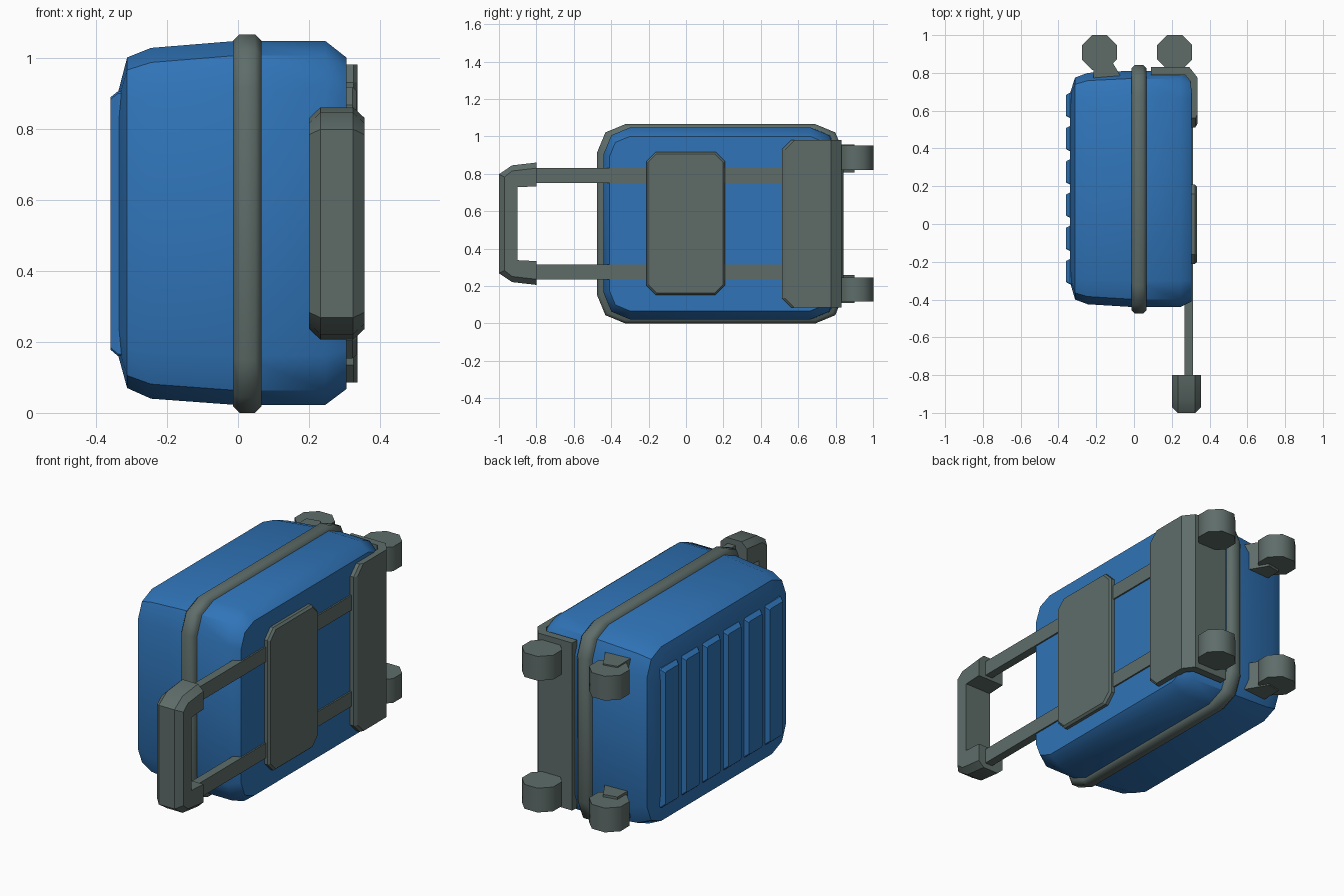
import bpy, bmesh, math
from mathutils import Vector

cube = bpy.data.objects.get("Cube")
if cube:
    bpy.data.objects.remove(cube, do_unlink=True)


def material(name, rgb):
    m = bpy.data.materials.new(name)
    m.use_nodes = True
    m.diffuse_color = (*rgb, 1)
    m.node_tree.nodes["Principled BSDF"].inputs["Base Color"].default_value = (*rgb, 1)
    return m


BLUE = material("shell blue", (0.029, 0.175, 0.48))
GREY = material("trim grey", (0.112, 0.152, 0.141))
MID_Y, MID_Z = 0.185, 0.533


def loft(name, rings, mat, smooth=None):
    """Skin a list of equal-length point rings and cap both ends."""
    bm = bmesh.new()
    rows = [[bm.verts.new(p) for p in ring] for ring in rings]
    n = len(rows[0])
    for a, b in zip(rows, rows[1:]):
        for i in range(n):
            j = (i + 1) % n
            bm.faces.new((a[i], a[j], b[j], b[i]))
    bm.faces.new(rows[0])
    bm.faces.new(rows[-1])
    bmesh.ops.recalc_face_normals(bm, faces=bm.faces)
    mesh = bpy.data.meshes.new(name)
    bm.to_mesh(mesh)
    bm.free()
    mesh.materials.append(mat)
    ob = bpy.data.objects.new(name, mesh)
    bpy.context.collection.objects.link(ob)
    if smooth:
        bpy.ops.object.select_all(action="DESELECT")
        ob.select_set(True)
        bpy.context.view_layer.objects.active = ob
        bpy.ops.object.shade_smooth_by_angle(angle=math.radians(smooth))
    return ob


def rounded(x, y0, y1, z0, z1, r, steps=2):
    """Rounded rectangle in the plane of constant x."""
    ring = []
    corners = [(y1 - r, z1 - r), (y0 + r, z1 - r), (y0 + r, z0 + r), (y1 - r, z0 + r)]
    for k, (cy, cz) in enumerate(corners):
        for s in range(steps + 1):
            a = math.pi / 2 * (k + s / steps)
            ring.append((x, cy + r * math.cos(a), cz + r * math.sin(a)))
    return ring


def prism_z(name, outline, z0, z1, mat, smooth=None):
    return loft(name, [[(x, y, z) for x, y in outline] for z in (z0, z1)], mat, smooth)


def mirrored(z0, z1):
    """The same height span in the upper and lower half."""
    return (("upper", z0, z1), ("lower", 2 * MID_Z - z1, 2 * MID_Z - z0))


# Shell
loft("shell", [
    rounded(-0.338, -0.31, 0.695, 0.165, 0.90, 0.08),
    rounded(-0.312, -0.40, 0.775, 0.07, 1.0, 0.12),
    rounded(-0.245, -0.425, 0.80, 0.04, 1.027, 0.14),
    rounded(0.0, -0.44, 0.812, 0.022, 1.047, 0.14),
    rounded(0.245, -0.44, 0.805, 0.022, 1.047, 0.14),
    rounded(0.305, -0.41, 0.775, 0.067, 1.0, 0.11),
], BLUE, 40)

# Raised ribs on the shell
for i in range(6):
    y = 0.628 - 0.176 * i
    loft(f"rib_{i + 1}", [
        rounded(-0.325, y - 0.068, y + 0.068, 0.16, 0.905, 0.006, 1),
        rounded(-0.338, y - 0.068, y + 0.068, 0.16, 0.905, 0.006, 1),
        rounded(-0.359, y - 0.056, y + 0.056, 0.178, 0.888, 0.006, 1),
    ], BLUE)

# Band around the seam
band = []
for x, inset in ((-0.014, 0.018), (0.004, 0.0), (0.048, 0.0), (0.066, 0.018)):
    band.append(rounded(x, -0.475 + inset, 0.842 - inset, inset, 1.065 - inset, 0.15 - inset))
loft("seam_band", band, GREY, 50)

# Middle plate over the rails
loft("middle_plate", [
    rounded(0.295, -0.212, 0.208, 0.153, 0.917, 0.05, 1),
    rounded(0.322, -0.212, 0.208, 0.153, 0.917, 0.05, 1),
    rounded(0.333, -0.202, 0.198, 0.163, 0.907, 0.045, 1),
], GREY)

# Corner guard: a bent plate, its front corners cut
bend = [(0.298, 0.512), (0.325, 0.512), (0.336, 0.53), (0.336, 0.775), (0.292, 0.832),
        (0.09, 0.832), (0.09, 0.79), (0.27, 0.79), (0.298, 0.755)]
guard = []
for z0, cut in ((0.085, 0.05), (0.135, 0.0), (0.93, 0.0), (0.98, 0.05)):
    guard.append([(x, y + (cut if y < 0.6 else 0), z0) for x, y in bend])
loft("corner_guard", guard, GREY)

# Telescopic rails
for side, z0, z1 in mirrored(0.75, 0.83):
    prism_z(f"{side}_rail", [(0.268, -0.83), (0.313, -0.83), (0.313, 0.56), (0.268, 0.56)],
            z0, z1, GREY)

# U-shaped grip with chamfered outer edges
grip = []
for x, e in ((0.20, 0.03), (0.232, 0.0), (0.324, 0.0), (0.356, 0.03)):
    half = [(-0.80, 0.327 - e), (-0.93, 0.312 - e), (-1.0 + e, 0.265 - e / 2)]
    inner = [(-0.90, 0.195), (-0.80, 0.2)]
    ring = [(x, y, MID_Z + h) for y, h in half]
    ring += [(x, y, MID_Z - h) for y, h in reversed(half)]
    ring += [(x, y, MID_Z - h) for y, h in reversed(inner)]
    ring += [(x, y, MID_Z + h) for y, h in inner]
    grip.append(ring)
loft("grip", grip, GREY, 35)

# Wheels
R = 0.0925 / math.cos(math.pi / 8)
for side, z0, z1 in mirrored(0.82, 0.95):
    for label, cx in (("left", 0.215), ("right", -0.183)):
        octagon = []
        for k in range(8):
            a = math.pi / 8 + k * math.pi / 4
            octagon.append((cx + R * math.cos(a), 0.909 + R * math.sin(a)))
        prism_z(f"{side}_{label}_wheel", octagon, z0, z1, GREY, 50)

# Brackets joining the right wheels to the shell
for side, z0, z1 in mirrored(0.807, 0.957):
    prism_z(f"{side}_wheel_bracket",
            [(-0.215, 0.77), (-0.215, 0.885), (-0.14, 0.90), (-0.072, 0.785), (-0.072, 0.77)],
            z0, z1, GREY)
